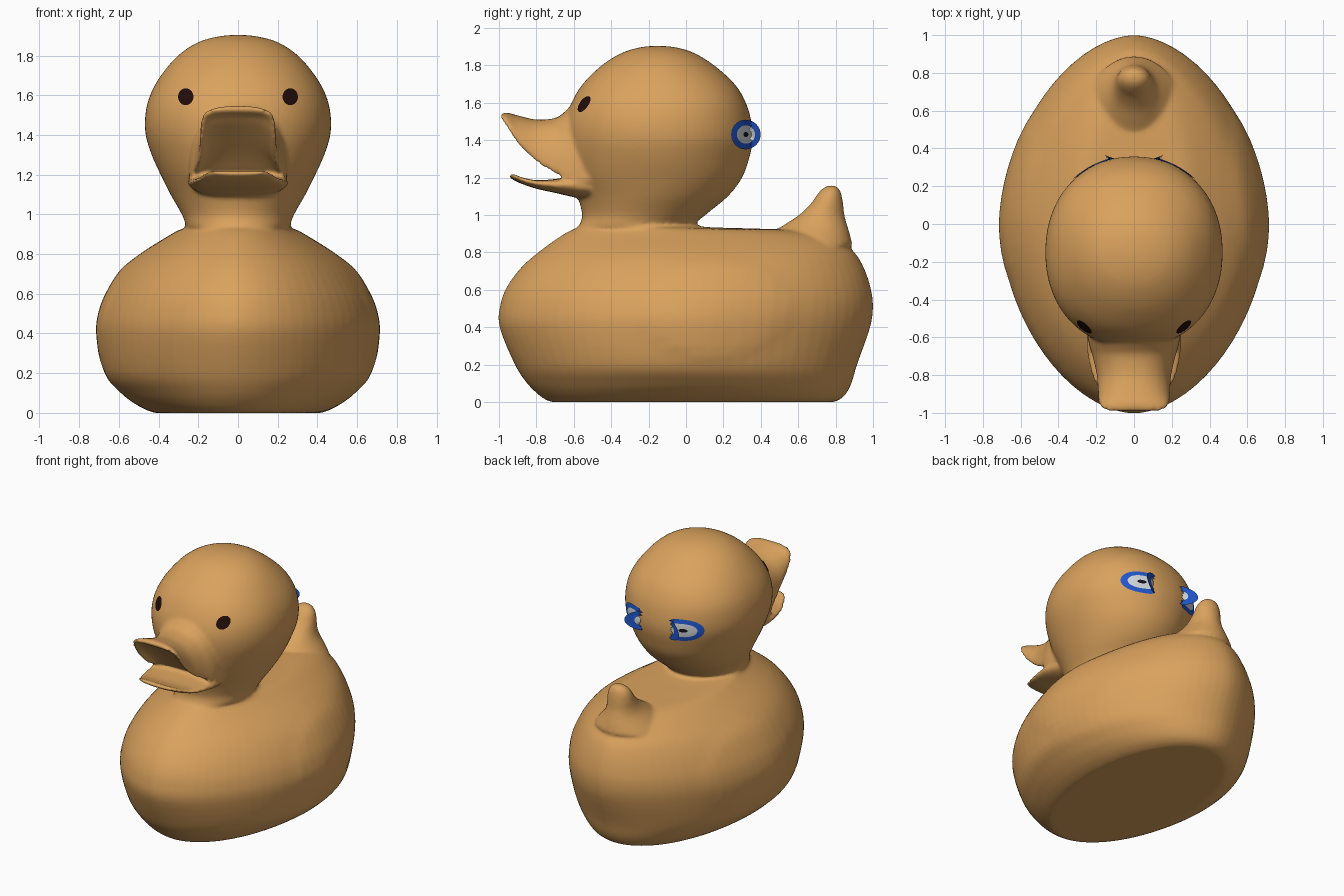
import bpy, bmesh, math
from mathutils import Vector
from mathutils.bvhtree import BVHTree

cube = bpy.data.objects.get("Cube")
if cube:
    bpy.data.objects.remove(cube, do_unlink=True)


def material(name, rgb):
    m = bpy.data.materials.new(name)
    m.use_nodes = True
    m.diffuse_color = (*rgb, 1)
    m.node_tree.nodes["Principled BSDF"].inputs["Base Color"].default_value = (*rgb, 1)
    return m


tan = material("warm_tan", (0.7, 0.36, 0.11))
brown = material("dark_brown", (0.015, 0.004, 0.003))
blue = material("blue", (0.015, 0.095, 0.6))
pale = material("pale_grey", (0.65, 0.68, 0.7))
black = material("black", (0.006, 0.006, 0.01))


def finish(name, bm, mats):
    mesh = bpy.data.meshes.new(name)
    bm.to_mesh(mesh)
    ob = bpy.data.objects.new(name, mesh)
    bpy.context.collection.objects.link(ob)
    for m in mats:
        mesh.materials.append(m)
    bpy.ops.object.select_all(action="DESELECT")
    ob.select_set(True)
    bpy.context.view_layer.objects.active = ob
    bpy.ops.object.shade_smooth_by_angle(angle=math.radians(50))
    return ob


def smooth_rows(rows, steps=4):
    """Catmull-Rom interpolation of parameter rows."""
    pts = [rows[0]] + rows + [rows[-1]]
    out = []
    for a, b, c, d in zip(pts, pts[1:], pts[2:], pts[3:]):
        for i in range(steps):
            t = i / steps
            out.append([0.5 * (2 * q + (r - p) * t + (2 * p - 5 * q + 4 * r - s) * t * t
                               + (3 * q - p - 3 * r + s) * t ** 3)
                        for p, q, r, s in zip(a, b, c, d)])
    return out + [list(rows[-1])]


def skin(bm, rings):
    """Add a closed surface through equal-length rings; return its vertices."""
    loops = [[bm.verts.new(p) for p in ring] for ring in rings]
    n = len(loops[0])
    for lo, hi in zip(loops, loops[1:]):
        for i in range(n):
            j = (i + 1) % n
            bm.faces.new((lo[i], lo[j], hi[j], hi[i]))
    bm.faces.new(loops[0])
    bm.faces.new(loops[-1])
    return [v for loop in loops for v in loop]


def power(v, p):
    return math.copysign(abs(v) ** (2 / p), v)


def upright_ring(row, n=72):
    """Horizontal oval: height, front, back, half width, roundness."""
    z, front, back, hw, p = row
    mid, depth = (front + back) / 2, (back - front) / 2
    angles = [2 * math.pi * i / n for i in range(n)]
    return [Vector((hw * power(math.cos(a), p), mid + depth * power(math.sin(a), p), z))
            for a in angles]


# Body, neck and head
profile = [
    (0, -0.72, 0.79, 0.42, 2), (0.012, -0.75, 0.82, 0.455, 2),
    (0.04, -0.79, 0.853, 0.51, 1.97), (0.1, -0.85, 0.885, 0.59, 1.9),
    (0.2, -0.915, 0.915, 0.672, 1.85), (0.4, -0.997, 0.985, 0.707, 1.8),
    (0.52, -0.993, 1, 0.692, 1.8), (0.62, -0.955, 0.985, 0.65, 1.8),
    (0.72, -0.88, 0.95, 0.585, 1.8), (0.8, -0.79, 0.9, 0.495, 1.85),
    (0.88, -0.68, 0.8, 0.37, 1.9), (0.918, -0.615, 0.62, 0.305, 1.95),
    (0.928, -0.59, 0.33, 0.28, 2), (0.942, -0.572, 0.06, 0.263, 2),
    (1, -0.555, 0.105, 0.283, 2), (1.1, -0.58, 0.225, 0.34, 2),
    (1.2, -0.62, 0.3, 0.39, 2.05), (1.3, -0.645, 0.337, 0.435, 2.05),
    (1.4, -0.655, 0.357, 0.465, 2.1), (1.5, -0.648, 0.349, 0.467, 2.15),
    (1.6, -0.612, 0.32, 0.443, 2.2), (1.7, -0.552, 0.26, 0.388, 2.15),
    (1.8, -0.45, 0.15, 0.302, 2.05), (1.865, -0.345, 0.045, 0.205, 2),
    (1.895, -0.25, -0.05, 0.105, 2), (1.905, -0.165, -0.145, 0.012, 2)]
duck = bmesh.new()
# Faint raised wings on the flanks
for v in skin(duck, [upright_ring(r) for r in smooth_rows(profile)]):
    if abs(v.co.x) > 0.3 and v.co.z < 0.8:
        d = math.hypot((v.co.y - 0.15) / 0.45, (v.co.z - 0.5) / 0.3)
        v.co.x += math.copysign(0.008 * min(1, max(0, (1 - d) / 0.2)), v.co.x)

# Tail
tail = [
    (0.84, 0.4, 0.89, 0.23, 2), (0.9, 0.455, 0.875, 0.175, 2),
    (0.95, 0.53, 0.86, 0.13, 2), (1, 0.605, 0.847, 0.105, 2),
    (1.06, 0.667, 0.84, 0.093, 2), (1.11, 0.702, 0.831, 0.08, 2),
    (1.145, 0.735, 0.815, 0.052, 2), (1.158, 0.768, 0.79, 0.012, 2)]
skin(duck, [upright_ring(r) for r in smooth_rows(tail)])


# Upper beak: an arch, hollowed below towards the tip
def arch_ring(row, n=24):
    y, top, low, hw, hollow = row
    ring = []
    for i in range(n + 1):
        a = math.pi * i / n
        ring.append(Vector((hw * power(math.cos(a), 2.3), y,
                            low + (top - low) * power(math.sin(a), 2.3))))
    for i in range(n + 1):
        a = math.pi * (1 - i / n)
        ring.append(Vector((0.9 * hw * power(math.cos(a), 2.2), y,
                            low + hollow * (top - low) * power(math.sin(a), 2.2))))
    return ring


upper = [
    (-0.4, 1.64, 1.17, 0.26, 0.01), (-0.54, 1.63, 1.18, 0.25, 0.01),
    (-0.6, 1.595, 1.19, 0.245, 0.02), (-0.65, 1.55, 1.2, 0.235, 0.06),
    (-0.7, 1.518, 1.225, 0.22, 0.16), (-0.8, 1.51, 1.285, 0.198, 0.35),
    (-0.9, 1.532, 1.385, 0.192, 0.45), (-0.95, 1.546, 1.46, 0.188, 0.45),
    (-0.975, 1.546, 1.495, 0.172, 0.3), (-0.988, 1.54, 1.515, 0.15, 0.1)]
skin(duck, [arch_ring(r) for r in smooth_rows(upper)])


# Lower beak: a flat scoop with turned-up rim
def scoop_ring(row, n=32):
    y, top, low, hw = row
    ring = []
    for i in range(n):
        a = 2 * math.pi * i / n
        x = power(math.cos(a), 2.2)
        dip = 0.015 * (1 - x * x) if math.sin(a) > 0 else 0
        ring.append(Vector((hw * x, y, (top + low) / 2 - dip
                            + (top - low) / 2 * power(math.sin(a), 2.2))))
    return ring


lower = [
    (-0.36, 1.24, 1.07, 0.2), (-0.5, 1.23, 1.08, 0.235),
    (-0.6, 1.222, 1.095, 0.252), (-0.7, 1.207, 1.118, 0.248),
    (-0.8, 1.2, 1.14, 0.225), (-0.88, 1.215, 1.167, 0.19),
    (-0.925, 1.233, 1.188, 0.155), (-0.945, 1.226, 1.2, 0.11)]
skin(duck, [scoop_ring(r) for r in smooth_rows(lower)])

# Fuse the parts into one moulded skin with soft joins
bmesh.ops.recalc_face_normals(duck, faces=duck.faces)
duck_ob = finish("moulded_duck", duck, [tan])
fuse = duck_ob.modifiers.new("fuse", "REMESH")
fuse.mode = "VOXEL"
fuse.voxel_size = 0.0125
fuse.use_smooth_shade = True
soften = duck_ob.modifiers.new("soften", "SMOOTH")
soften.factor = 0.5
soften.iterations = 6
surface = BVHTree.FromObject(duck_ob, bpy.context.evaluated_depsgraph_get())


# Painted discs laid on the head
def disc(name, place, radii, mats, rule, n=32):
    bm = bmesh.new()
    centre = bm.verts.new(place(0, 0))
    loops = [[bm.verts.new(place(r * math.cos(2 * math.pi * i / n),
                                 r * math.sin(2 * math.pi * i / n)))
              for i in range(n)] for r in radii]
    for i in range(n):
        j = (i + 1) % n
        bm.faces.new((centre, loops[0][i], loops[0][j])).material_index = rule(0)
        for k in range(1, len(radii)):
            f = bm.faces.new((loops[k - 1][i], loops[k][i], loops[k][j], loops[k - 1][j]))
            f.material_index = rule(k)
    bmesh.ops.recalc_face_normals(bm, faces=bm.faces)
    facing = sum((f.normal * f.calc_area() for f in bm.faces), Vector())
    if facing.dot(centre.co - Vector((0, -0.15, centre.co.z))) < 0:
        bmesh.ops.reverse_faces(bm, faces=bm.faces)
    finish(name, bm, mats)


for side, label in ((1, "left"), (-1, "right")):
    def front_spot(u, v):
        hit, normal, _, _ = surface.ray_cast(Vector((side * 0.26 + u, -2, 1.59 + v * 1.1)),
                                             Vector((0, 1, 0)))
        return hit + normal * 0.006

    def rear_spot(u, v):
        # The rear edge of the mark peels slightly off the head
        y, z = 0.315 + u, 1.43 + v
        hit, normal, _, _ = surface.ray_cast(Vector((side * 2, y, z)), Vector((-side, 0, 0)))
        if hit is None or y > 0.342:
            return Vector((side * (0.12 + 2 * max(0, y - 0.342)), y + 0.006, z))
        return hit + normal * 0.006

    disc(label + "_eye", front_spot, [0.012, 0.025, 0.038], [brown], lambda k: 0)
    disc(label + "_rear_mark", rear_spot, [0.013, 0.03, 0.048, 0.057, 0.067, 0.078],
         [black, pale, blue], lambda k: 0 if k == 0 else 1 if k < 3 else 2)
